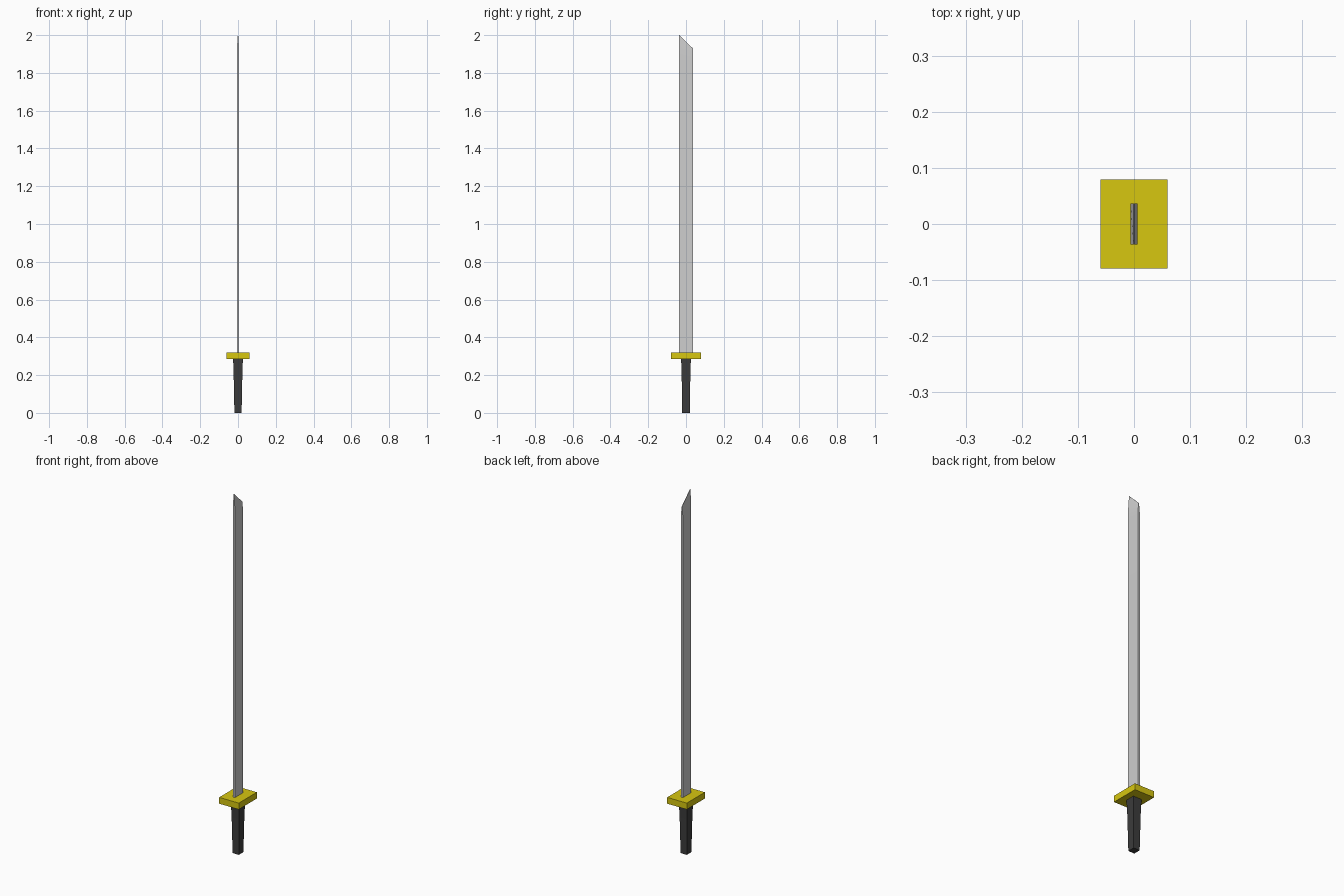
import bpy, bmesh, math

if "Cube" in bpy.data.objects:
    bpy.data.objects.remove(bpy.data.objects["Cube"])


def material(name, rgb):
    m = bpy.data.materials.new(name)
    m.diffuse_color = (*rgb, 1.0)
    m.use_nodes = True
    m.node_tree.nodes["Principled BSDF"].inputs["Base Color"].default_value = m.diffuse_color
    return m


steel = material("steel grey", (0.62, 0.62, 0.62))
gold = material("gold yellow", (0.68, 0.57, 0.005))
black = material("grip black", (0.045, 0.045, 0.045))


def loft(name, sections, mat):
    """Join rectangular sections (half x, half y, z at -y, z at +y) with capped ends."""
    bm = bmesh.new()
    rings = []
    for hx, hy, z0, z1 in sections:
        corners = [(-hx, -hy, z0), (hx, -hy, z0), (hx, hy, z1), (-hx, hy, z1)]
        rings.append([bm.verts.new(c) for c in corners])
    for a, b in zip(rings, rings[1:]):
        for i in range(4):
            j = (i + 1) % 4
            bm.faces.new((a[i], a[j], b[j], b[i]))
    bm.faces.new(rings[0][::-1])
    bm.faces.new(rings[-1])
    bmesh.ops.recalc_face_normals(bm, faces=bm.faces)
    mesh = bpy.data.meshes.new(name)
    bm.to_mesh(mesh)
    bm.free()
    mesh.materials.append(mat)
    obj = bpy.data.objects.new(name, mesh)
    bpy.context.collection.objects.link(obj)
    return obj


# Tapered square grip
loft("grip", [(0.019, 0.020, 0, 0), (0.023, 0.023, 0.2, 0.2),
              (0.026, 0.026, 0.29, 0.29)], black)

# Flat rectangular guard
loft("guard", [(0.06, 0.079, 0.285, 0.285), (0.06, 0.079, 0.32, 0.32)], gold)

# Long thin blade with a slanted tip ground down to a narrow edge
blade = loft("blade", [(0.0065, 0.0365, 0.30, 0.30),
                       (0.0065, 0.0365, 1.86, 1.86),
                       (0.0060, 0.0365, 1.93, 1.88),
                       (0.0010, 0.0365, 2.00, 1.93)], steel)
bpy.context.view_layer.objects.active = blade
blade.select_set(True)
bpy.ops.object.shade_smooth_by_angle(angle=math.radians(35))
